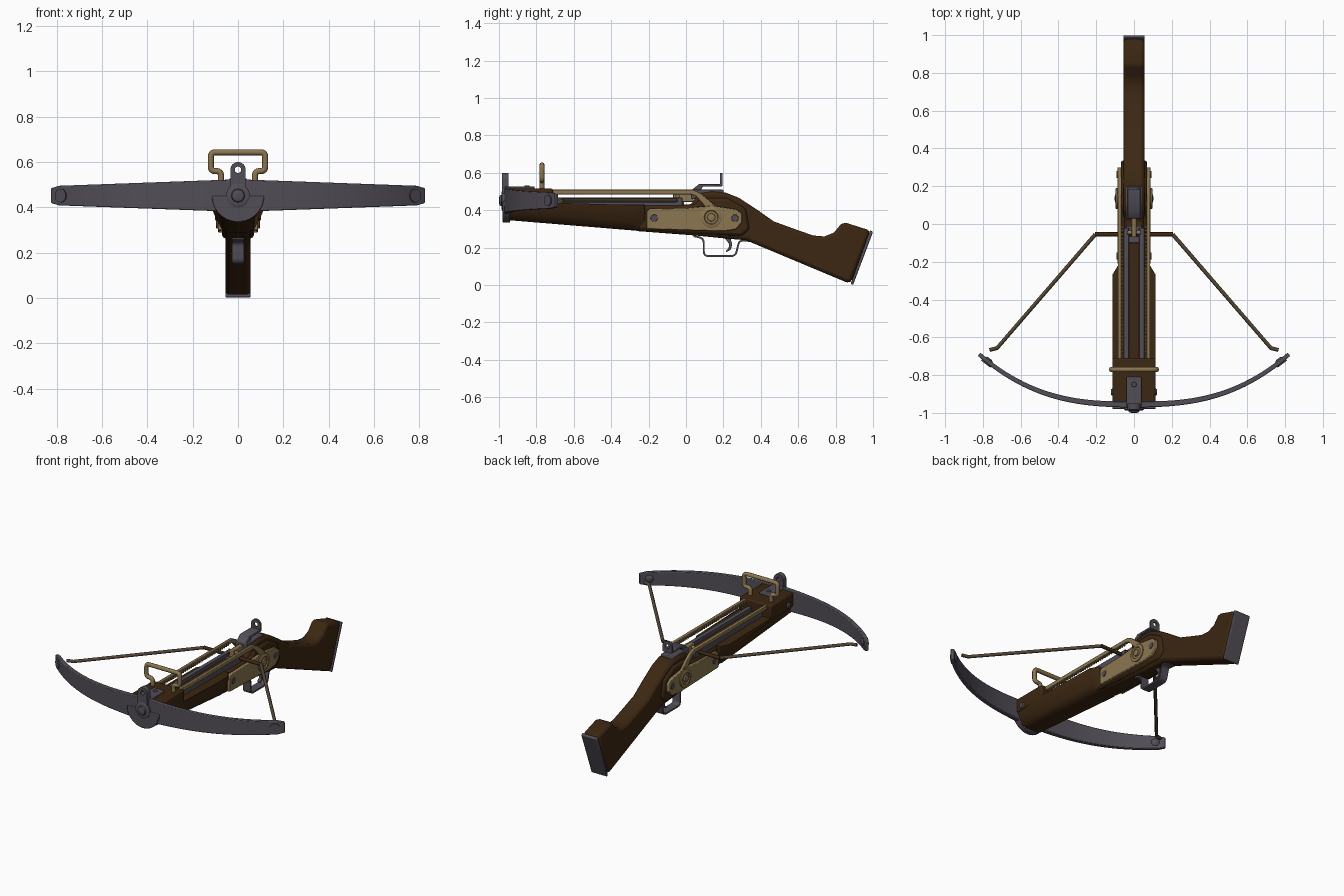
import bpy, bmesh, math
from mathutils import Vector

if "Cube" in bpy.data.objects:
    bpy.data.objects.remove(bpy.data.objects["Cube"])


def material(name, rgb):
    m = bpy.data.materials.new(name)
    m.use_nodes = True
    m.diffuse_color = (*rgb, 1)
    bsdf = m.node_tree.nodes["Principled BSDF"]
    bsdf.inputs["Base Color"].default_value = (*rgb, 1)
    bsdf.inputs["Roughness"].default_value = 0.6
    return m


WOOD = material("dark_wood", (0.045, 0.02, 0.006))
BRASS = material("aged_brass", (0.26, 0.18, 0.08))
STEEL = material("blue_steel", (0.085, 0.075, 0.095))
CORD = material("bow_cord", (0.085, 0.06, 0.035))


def finish(name, bm, mat, bevel=0.0, segments=2):
    """Turn a bmesh into a shaded object, optionally with rounded edges."""
    bmesh.ops.recalc_face_normals(bm, faces=bm.faces)
    mesh = bpy.data.meshes.new(name)
    bm.to_mesh(mesh)
    bm.free()
    ob = bpy.data.objects.new(name, mesh)
    bpy.context.collection.objects.link(ob)
    mesh.materials.append(mat)
    bpy.ops.object.select_all(action="DESELECT")
    ob.select_set(True)
    bpy.context.view_layer.objects.active = ob
    if bevel:
        mod = ob.modifiers.new("rounding", "BEVEL")
        mod.width, mod.segments = bevel, segments
        mod.limit_method, mod.angle_limit = "ANGLE", math.radians(40)
    bpy.ops.object.shade_smooth_by_angle(angle=math.radians(40))
    return ob


def loft(name, rings, mat, bevel=0.0):
    """Skin a list of matching closed rings and cap the ends."""
    bm = bmesh.new()
    loops = [[bm.verts.new(p) for p in ring] for ring in rings]
    n = len(loops[0])
    for a, b in zip(loops, loops[1:]):
        for i in range(n):
            bm.faces.new((a[i], a[(i + 1) % n], b[(i + 1) % n], b[i]))
    bm.faces.new(loops[0])
    bm.faces.new(loops[-1])
    return finish(name, bm, mat, bevel)


def side_shape(name, pts, x0, x1, mat, bevel=0.0):
    """Extrude a (y, z) outline across x."""
    return loft(name, [[(x, y, z) for y, z in pts] for x in (x0, x1)], mat, bevel)


def box(name, x, y, z, mat, bevel=0.0):
    pts = [(y[0], z[0]), (y[1], z[0]), (y[1], z[1]), (y[0], z[1])]
    return side_shape(name, pts, x[0], x[1], mat, bevel)


def lathe(name, centre, axis, steps, mat, sides=24):
    """Stack (distance, radius) circles along an axis."""
    turn = Vector(axis).to_track_quat("Z", "Y")
    rings = []
    for d, r in steps:
        rings.append([Vector(centre) + turn @ Vector((r * math.cos(a), r * math.sin(a), d))
                      for a in (math.tau * i / sides for i in range(sides))])
    return loft(name, rings, mat)


def rod(name, pts, r, mat, square=False):
    """Run a round or square wire along a path."""
    cu = bpy.data.curves.new(name, "CURVE")
    cu.dimensions = "3D"
    cu.bevel_depth, cu.bevel_resolution = r, 0 if square else 2
    cu.use_fill_caps = True
    sp = cu.splines.new("POLY")
    sp.points.add(len(pts) - 1)
    for p, co in zip(sp.points, pts):
        p.co = (*co, 1)
    cu.materials.append(mat)
    ob = bpy.data.objects.new(name, cu)
    bpy.context.collection.objects.link(ob)
    bpy.ops.object.select_all(action="DESELECT")
    ob.select_set(True)
    bpy.context.view_layer.objects.active = ob
    bpy.ops.object.convert(target="MESH")
    bpy.ops.object.shade_smooth_by_angle(angle=math.radians(50))
    return ob


def rounded(pts, r, steps=4):
    """Round the inner corners of a path."""
    out = [Vector(pts[0])]
    for a, b, c in zip(pts, pts[1:], pts[2:]):
        a, b, c = Vector(a), Vector(b), Vector(c)
        p, q = b + (a - b).normalized() * r, b + (c - b).normalized() * r
        for i in range(steps + 1):
            t = i / steps
            out.append(p * (1 - t) ** 2 + b * 2 * t * (1 - t) + q * t * t)
    return out + [Vector(pts[-1])]


def eyelet(name, z, y0, y1, r, hole):
    """Upright sight tab: round top, square foot, round peephole."""
    bm = bmesh.new()
    n, loops = 32, []
    for y, inner in ((y0, 0), (y1, 0), (y1, 1), (y0, 1)):
        ring = []
        for i in range(n):
            c, s = math.cos(math.tau * i / n), math.sin(math.tau * i / n)
            k = hole if inner else r / (1 if s >= 0 else max(abs(c), abs(s)))
            ring.append(bm.verts.new((k * c, y, z + k * s)))
        loops.append(ring)
    for a, b in zip(loops, loops[1:] + loops[:1]):
        for i in range(n):
            bm.faces.new((a[i], a[(i + 1) % n], b[(i + 1) % n], b[i]))
    return finish(name, bm, STEEL)


# Wooden stock, lock body and butt plate
stock = [(-0.28, 0.29), (-0.28, 0.43), (0.03, 0.43), (0.06, 0.49), (0.14, 0.502), (0.21, 0.495),
         (0.28, 0.468), (0.37, 0.41), (0.47, 0.34), (0.58, 0.3), (0.68, 0.265), (0.74, 0.26),
         (0.79, 0.28), (0.83, 0.327), (0.855, 0.333), (0.985, 0.292), (0.882, 0.012),
         (0.855, 0.016), (0.32, 0.24), (0.2, 0.25), (0.05, 0.265)]
side_shape("stock", stock, -0.056, 0.056, WOOD, 0.018)
side_shape("lock_body", [(-0.26, 0.295), (-0.26, 0.425), (0.04, 0.425), (0.08, 0.465), (0.22, 0.465),
                         (0.32, 0.41), (0.34, 0.3), (0.3, 0.262), (0.05, 0.275)],
           -0.07, 0.07, WOOD, 0.015)
side_shape("butt_plate", [(0.88, 0.006), (0.893, 0), (1, 0.284), (0.984, 0.293)],
           -0.056, 0.056, STEEL, 0.005)


# Fore-end with a rounded belly, and the raised block behind the bow
def belly(y, w, top, low):
    half = [(w, top), (w, low + 0.1), (0.78 * w, low + 0.045), (0.62 * w, low + 0.012), (0.35 * w, low)]
    return [(x, y, z) for x, z in half] + [(-x, y, z) for x, z in reversed(half)]


loft("fore_end", [belly(-0.95, 0.115, 0.435, 0.347), belly(-0.27, 0.115, 0.43, 0.291),
                  belly(-0.22, 0.085, 0.43, 0.287)], WOOD, 0.004)
box("front_block", (-0.115, 0.115), (-0.95, -0.71), (0.425, 0.515), WOOD, 0.01)
box("bolt_groove", (-0.027, 0.027), (-0.76, -0.08), (0.42, 0.445), WOOD)

# Steel bow: curved blade swept from tip to tip
rings = []
COUNT = 48
for i in range(COUNT + 1):
    t = 2 * i / COUNT - 1
    u = abs(t)
    y = -0.955 + 0.265 * u ** 2.7
    slope = math.copysign(0.265 * 2.7 * u ** 1.7 / 0.82, t)
    n = Vector((-slope, 1, 0)).normalized() * (0.016 - 0.005 * u)
    h = (0.072 - 0.03 * u) * (0.78 if u == 1 else 1)
    p = Vector((0.82 * t, y, 0.452))
    up = Vector((0, 0, h))
    rings.append([p - n - up, p + n - up, p + n + up, p - n + up])
loft("bow", rings, STEEL, 0.004)

# Bow boss, bolt and mounting strap
lobe = [(0.115 * math.cos(a), 0.45 + 0.115 * math.sin(a))
        for a in (math.pi + math.pi * i / 20 for i in range(21))]
loft("bow_boss", [[(x, y, z) for x, z in lobe] for y in (-0.98, -0.94)], STEEL, 0.004)
lathe("bow_bolt", (0, -0.95, 0.452), (0, -1, 0),
      [(0, 0.052), (0.033, 0.052), (0.037, 0.046), (0.037, 0.03), (0.046, 0.026), (0.05, 0.013)], STEEL)
box("bow_strap", (-0.04, 0.04), (-0.97, -0.81), (0.51, 0.528), STEEL, 0.005)
lathe("strap_screw", (0, -0.85, 0.527), (0, 0, 1), [(0, 0.014), (0.006, 0.012)], STEEL, 16)

# Front and rear peep sights
eyelet("front_sight", 0.566, -0.983, -0.95, 0.034, 0.014)
box("front_sight_foot", (-0.034, 0.034), (-0.983, -0.95), (0.45, 0.534), STEEL)
eyelet("rear_sight", 0.566, 0.182, 0.194, 0.034, 0.014)
side_shape("rear_sight_arm", [(0.03, 0.49), (0.03, 0.508), (0.07, 0.54), (0.194, 0.54),
                              (0.194, 0.527), (0.09, 0.527), (0.07, 0.49)], -0.034, 0.034, STEEL, 0.003)
box("lock_cover", (-0.042, 0.042), (0.03, 0.2), (0.46, 0.51), STEEL, 0.005)

# Brass string catch on its steel bed
box("catch_bed", (-0.042, 0.042), (-0.1, -0.01), (0.42, 0.448), STEEL, 0.003)
box("catch_claw", (-0.014, 0.014), (-0.07, 0.04), (0.445, 0.495), BRASS, 0.004)
lathe("catch_pin", (-0.035, -0.045, 0.475), (1, 0, 0), [(0, 0.011), (0.07, 0.011)], BRASS, 12)

# Brass cocking handle
half = [(0.075, 0.5), (0.075, 0.56), (0.12, 0.56), (0.12, 0.643)]
path = [(x, -0.77, z) for x, z in half] + [(-x, -0.77, z) for x, z in reversed(half)]
rod("cocking_handle", rounded(path, 0.02), 0.0135, BRASS)

# Parts mirrored on both sides
for side, s in (("left", 1), ("right", -1)):
    box(side + "_track", (s * 0.027, s * 0.055), (-0.76, -0.02), (0.42, 0.468), STEEL, 0.003)
    side_shape(side + "_rail", [(-0.78, 0.485), (-0.78, 0.51), (0.04, 0.51), (0.08, 0.49), (0.18, 0.405),
                                (0.12, 0.4), (0.055, 0.474), (0.03, 0.485)],
               s * 0.066, s * 0.086, BRASS, 0.003)
    for i in range(36):
        y = -0.72 + i * 0.02
        box(side + "_rail_tooth", (s * 0.058, s * 0.067), (y, y + 0.01), (0.487, 0.505), BRASS)
    side_shape(side + "_lock_plate", [(-0.21, 0.3), (-0.21, 0.395), (-0.195, 0.408), (0, 0.412), (0.14, 0.425),
                                      (0.27, 0.405), (0.3, 0.38), (0.3, 0.335), (0.265, 0.298), (0.2, 0.288)],
               s * 0.066, s * 0.088, BRASS, 0.004)
    lathe(side + "_pivot_disc", (s * 0.086, 0.135, 0.362), (s, 0, 0),
          [(0, 0.056), (0.008, 0.056), (0.012, 0.05), (0.012, 0.038), (0.006, 0.034), (0.006, 0.022),
           (0.014, 0.02), (0.016, 0.01)], BRASS)
    for y in (-0.17, 0.262):
        lathe(side + "_plate_rivet", (s * 0.086, y, 0.358), (s, 0, 0), [(0, 0.02), (0.006, 0.018)], STEEL, 16)
    lathe(side + "_block_screw", (s * 0.113, -0.89, 0.45), (s, 0, 0), [(0, 0.02), (0.01, 0.015)], STEEL, 16)
    # Rounded string knob inside each bow tip
    lathe(side + "_string_knob", (s * 0.785, -0.742, 0.452), (-s * 0.6, 0.8, 0),
          [(0, 0.03), (0.018, 0.03), (0.03, 0.024), (0.037, 0.012)], STEEL)
    rod(side + "_string", [(s * 0.765, -0.667, 0.452), (s * 0.725, -0.657, 0.452),
                           (s * 0.205, -0.055, 0.452)], 0.0105, CORD)
rod("string_centre", [(-0.207, -0.055, 0.452), (0.207, -0.055, 0.452)], 0.0115, WOOD)

# Trigger guard as a bent flat strip, with a curved trigger
guard = rounded([(0, 0.04, 0.262), (0, 0.095, 0.25), (0, 0.095, 0.155),
                 (0, 0.265, 0.155), (0, 0.285, 0.24), (0, 0.34, 0.236)], 0.025)
strip = []
for i, p in enumerate(guard):
    d = (guard[min(i + 1, len(guard) - 1)] - guard[max(i - 1, 0)]).normalized()
    n = Vector((0, -d.z, d.y)) * 0.005
    e = Vector((0.027, 0, 0))
    strip.append([p - e - n, p + e - n, p + e + n, p - e + n])
loft("trigger_guard", strip, STEEL)
side_shape("trigger", [(0.2, 0.26), (0.235, 0.26), (0.247, 0.22), (0.24, 0.19), (0.215, 0.175),
                       (0.212, 0.183), (0.228, 0.197), (0.23, 0.22)], -0.011, 0.011, STEEL, 0.002)
